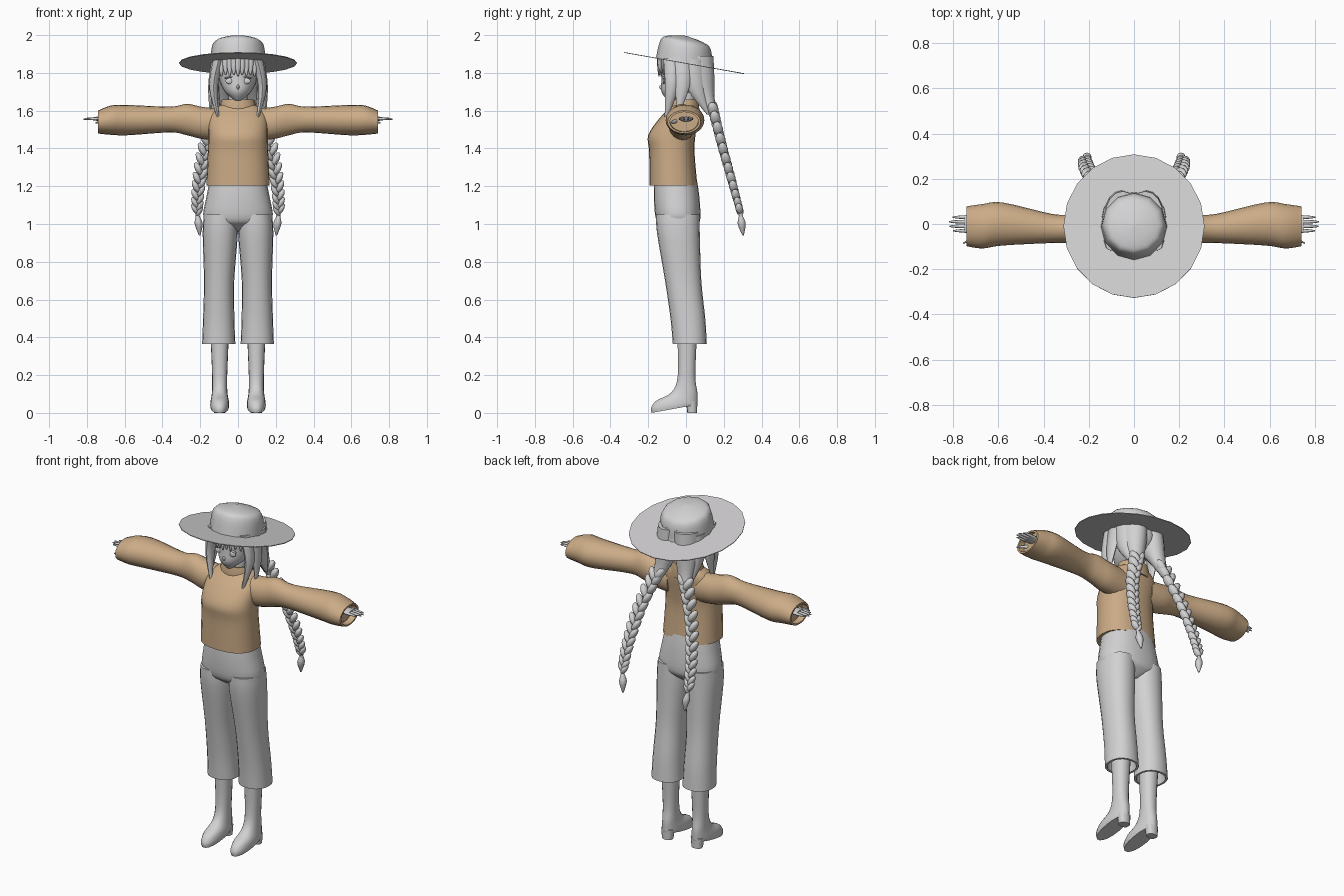
import bpy, bmesh, math
from mathutils import Matrix, Vector

cube = bpy.data.objects.get("Cube")
if cube:
    bpy.data.objects.remove(cube)


def material(name, red, green, blue):
    mat = bpy.data.materials.new(name)
    mat.use_nodes = True
    mat.diffuse_color = (red, green, blue, 1)
    shader = mat.node_tree.nodes["Principled BSDF"]
    shader.inputs["Base Color"].default_value = (red, green, blue, 1)
    return mat


GREY = material("light grey", .65, .64, .65)
TAN = material("tan wool", .6, .41, .24)


def ring(x=0, y=0, z=0, wide=.1, deep=None, tilt=0):
    """One cross-section: centre, two radii and a slope towards the back."""
    return Vector((x, y, z, wide, wide if deep is None else deep, tilt))


def smooth(keys, steps=4):
    """Spline through the key cross-sections."""
    padded = [keys[0], *keys, keys[-1]]
    result = []
    for a, b, c, d in zip(padded, padded[1:], padded[2:], padded[3:]):
        for k in range(steps):
            t = k / steps
            curve = (2 * a - 5 * b + 4 * c - d) * t ** 2 + (3 * b - a - 3 * c + d) * t ** 3
            result.append(b + ((c - a) * t + curve) / 2)
    return result + [keys[-1]]


def hem(keys):
    """Fold the last cross-section inwards to make an open, thick edge."""
    rim, inside = keys[-1].copy(), keys[-1].lerp(keys[-2], .5)
    for section, shrink in ((rim, .86), (inside, .8)):
        section[3] *= shrink
        section[4] *= shrink
    return [rim, inside]


def add_loft(bm, keys, sides=16, sideways=False, square=1, open_end=False):
    sections = smooth(keys) + (hem(keys) if open_end else [])
    loops = []
    for x, y, z, wide, deep, tilt in sections:
        loop = []
        for i in range(sides):
            angle = math.tau * i / sides
            c, s = math.cos(angle), math.sin(angle)
            u = wide * math.copysign(abs(c) ** square, c)
            v = deep * math.copysign(abs(s) ** square, s)
            point = (x, y + u, z + v) if sideways else (x + u, y + v, z + tilt * v)
            loop.append(bm.verts.new(point))
        loops.append(loop)
    for low, high in zip(loops, loops[1:]):
        for i in range(sides):
            bm.faces.new((low[i - 1], low[i], high[i], high[i - 1]))
    bm.faces.new(loops[0])
    bm.faces.new(loops[-1])


def add_blob(bm, place, size, turn=Matrix()):
    shape = Matrix.Translation(place) @ turn @ Matrix.Diagonal((*size, 1))
    bmesh.ops.create_uvsphere(bm, u_segments=10, v_segments=6, radius=1, matrix=shape)


def finish(bm, name, mat=GREY, mirror=False):
    bmesh.ops.recalc_face_normals(bm, faces=bm.faces)
    mesh = bpy.data.meshes.new(name)
    bm.to_mesh(mesh)
    bm.free()
    mesh.materials.append(mat)
    mesh.shade_smooth()
    mesh.set_sharp_from_angle(angle=math.radians(50))
    part = bpy.data.objects.new(name, mesh)
    bpy.context.collection.objects.link(part)
    if mirror:
        part.modifiers.new("Mirror", "MIRROR").use_mirror_merge = False
    return part


def loft(name, keys, mat=GREY, mirror=False, **shape):
    bm = bmesh.new()
    add_loft(bm, keys, **shape)
    return finish(bm, name, mat, mirror)


# Hat: thin tilted brim and domed crown
brim = loft("hat_brim", [ring(wide=.312, deep=.322), ring(z=.004, wide=.312, deep=.322)], sides=20)
crown = loft("hat_crown", [ring(wide=.147, deep=.152), ring(z=.1, y=-.01, wide=.135),
                           ring(z=.13, y=-.02, wide=.09), ring(z=.145, y=-.02, wide=.01)], sides=12)
for part in (brim, crown):
    part.matrix_world = Matrix.Translation((0, -.01, 1.85)) @ Matrix.Rotation(math.radians(-10), 4, "X")

# Head and neck
loft("head", [ring(z=1.653, y=-.08, wide=.015), ring(z=1.7, y=-.04, wide=.07, deep=.09),
              ring(z=1.77, wide=.1, deep=.13), ring(z=1.87, wide=.1, deep=.13)], sides=20)
loft("neck", [ring(z=1.6, wide=.05), ring(z=1.7, wide=.05)])

# Face details
bm = bmesh.new()
add_blob(bm, (.046, -.117, 1.757), (.022, .007, .016))
add_blob(bm, (.048, -.119, 1.776), (.027, .008, .004), Matrix.Rotation(.15, 4, "Y"))
finish(bm, "eyes", mirror=True)
bm = bmesh.new()
add_blob(bm, (0, -.13, 1.725), (.008, .012, .013))
add_blob(bm, (0, -.11, 1.695), (.018, .005, .003))
finish(bm, "nose_and_mouth")

# Hair: cap, fringe, two back halves and loose side locks
loft("hair_cap", [ring(z=1.83, y=.04, wide=.12, deep=.1), ring(z=1.86, wide=.128, deep=.137),
                  ring(z=1.9, wide=.125, deep=.135)], sides=20)
bm = bmesh.new()
for i in range(-4, 5):
    x = i * .022
    y = -.143 * math.cos(i / 5)
    tip = 1.78 + .008 * (i % 2)
    add_loft(bm, [ring(x, y, 1.88, .015, .01), ring(x, y, 1.83, .014, .009),
                  ring(x, y, tip, .003)], sides=8)
finish(bm, "fringe")
loft("back_hair", [ring(.05, .03, 1.89, .08, .115), ring(.06, .06, 1.78, .07, .09),
                   ring(.075, .11, 1.66, .046, .042), ring(.1, .15, 1.56, .02)], mirror=True)
bm = bmesh.new()
add_loft(bm, [ring(.1, -.075, 1.88, .03, .045), ring(.13, -.075, 1.72, .022, .035),
              ring(.1, -.11, 1.54, .004)], sides=8)
add_loft(bm, [ring(.115, -.02, 1.87, .025, .05), ring(.14, -.02, 1.73, .018, .04),
              ring(.145, -.04, 1.58, .004)], sides=8)
add_loft(bm, [ring(.11, .03, 1.87, .03, .06), ring(.12, .05, 1.72, .022, .045),
              ring(.1, .12, 1.58, .01)], sides=8)
finish(bm, "side_locks", mirror=True)

# Braids: strands leaning left and right in turn down a hanging path
braid = smooth([ring(.09, .14, 1.62, 1.1), ring(.165, .19, 1.42, 1), ring(.205, .245, 1.22, .9),
                ring(.217, .285, 1.07, .75)], steps=8)
bm = bmesh.new()
for i, (x, y, z, size, *rest) in enumerate(braid):
    side = 1 if i % 2 else -1
    lean = Matrix.Rotation(.25, 4, "X") @ Matrix.Rotation(side / 2, 4, "Y")
    add_blob(bm, (x + side * .016 * size, y, z), Vector((.02, .026, .042)) * size, lean)
finish(bm, "braids", mirror=True)
loft("braid_tassels", [ring(.217, .285, 1.07, .012), ring(.214, .29, 1.045, .01),
                       ring(.208, .295, 1, .021), ring(.203, .302, .94, .004)], mirror=True, sides=8)

# Sweater: body with open hem, collar and wide sleeves
loft("sweater_body", [ring(z=1.635, y=-.01, wide=.08, deep=.06),
                      ring(z=1.61, y=-.015, wide=.125, deep=.075),
                      ring(z=1.56, y=-.04, wide=.157, deep=.1),
                      ring(z=1.47, y=-.075, wide=.157, deep=.125),
                      ring(z=1.38, y=-.075, wide=.16, deep=.12),
                      ring(z=1.205, y=-.067, wide=.168, deep=.127)],
     TAN, sides=24, square=.85, open_end=True)
loft("sweater_collar", [ring(z=1.58, y=-.01, wide=.1, deep=.08), ring(z=1.62, y=-.01, wide=.096, deep=.08),
                        ring(z=1.66, y=-.01, wide=.085, deep=.075)], TAN, sides=20, open_end=True)
loft("sleeves", [ring(.09, -.02, 1.525, .07, .085), ring(.19, -.02, 1.535, .074, .085),
                 ring(.27, -.02, 1.553, .065, .083), ring(.36, -.02, 1.553, .064, .068),
                 ring(.58, 0, 1.55, .095, .08), ring(.67, -.01, 1.55, .098, .078),
                 ring(.74, -.01, 1.54, .088, .061)],
     TAN, mirror=True, sides=20, sideways=True, open_end=True)

# Hands: palm, four fingers and a thumb
bm = bmesh.new()
add_loft(bm, [ring(.62, 0, 1.555, .025, .02), ring(.75, 0, 1.557, .04, .011)], sideways=True)
for i in range(4):
    y = -.03 + .02 * i
    reach = .8 + .01 * math.sin(i) * 2
    add_loft(bm, [ring(.73, y, 1.557, .009), ring(reach - .03, y, 1.557, .007),
                  ring(reach, y, 1.555, .003)], sides=8, sideways=True)
add_loft(bm, [ring(.66, -.03, 1.55, .014), ring(.71, -.06, 1.543, .01),
              ring(.755, -.085, 1.536, .003)], sides=8, sideways=True)
finish(bm, "hands", mirror=True)

# Trousers: hips plus two wide cropped legs
loft("trouser_hips", [ring(z=1.25, y=-.055, wide=.145, deep=.11), ring(z=1.15, y=-.05, wide=.166, deep=.12),
                      ring(z=1.03, y=-.042, wide=.183, deep=.118), ring(z=.99, y=-.035, wide=.12, deep=.09),
                      ring(z=.96, y=-.03, wide=.03, deep=.05)], sides=24, square=.88)
loft("trouser_legs", [ring(.094, -.044, 1.05, .086, .115), ring(.094, -.04, .95, .093, .113),
                      ring(.1, -.015, .7, .08, .096), ring(.102, .01, .5, .083, .092),
                      ring(.102, .02, .365, .088, .09)],
     mirror=True, sides=20, square=.9, open_end=True)

# Heeled boots
loft("boots", [ring(.097, .006, .42, .049, .053), ring(.097, .003, .2, .04, .047),
               ring(.097, -.008, .11, .041, .069), ring(.097, -.048, .065, .048, .11),
               ring(.097, -.062, .04, .05, .124, .1), ring(.097, -.062, .022, .047, .122, .18)],
     mirror=True, sides=18, square=.9)
loft("boot_heels", [ring(.097, .03, .06, .037, .03), ring(.097, .033, 0, .031, .026)],
     mirror=True, sides=12, square=.8)
